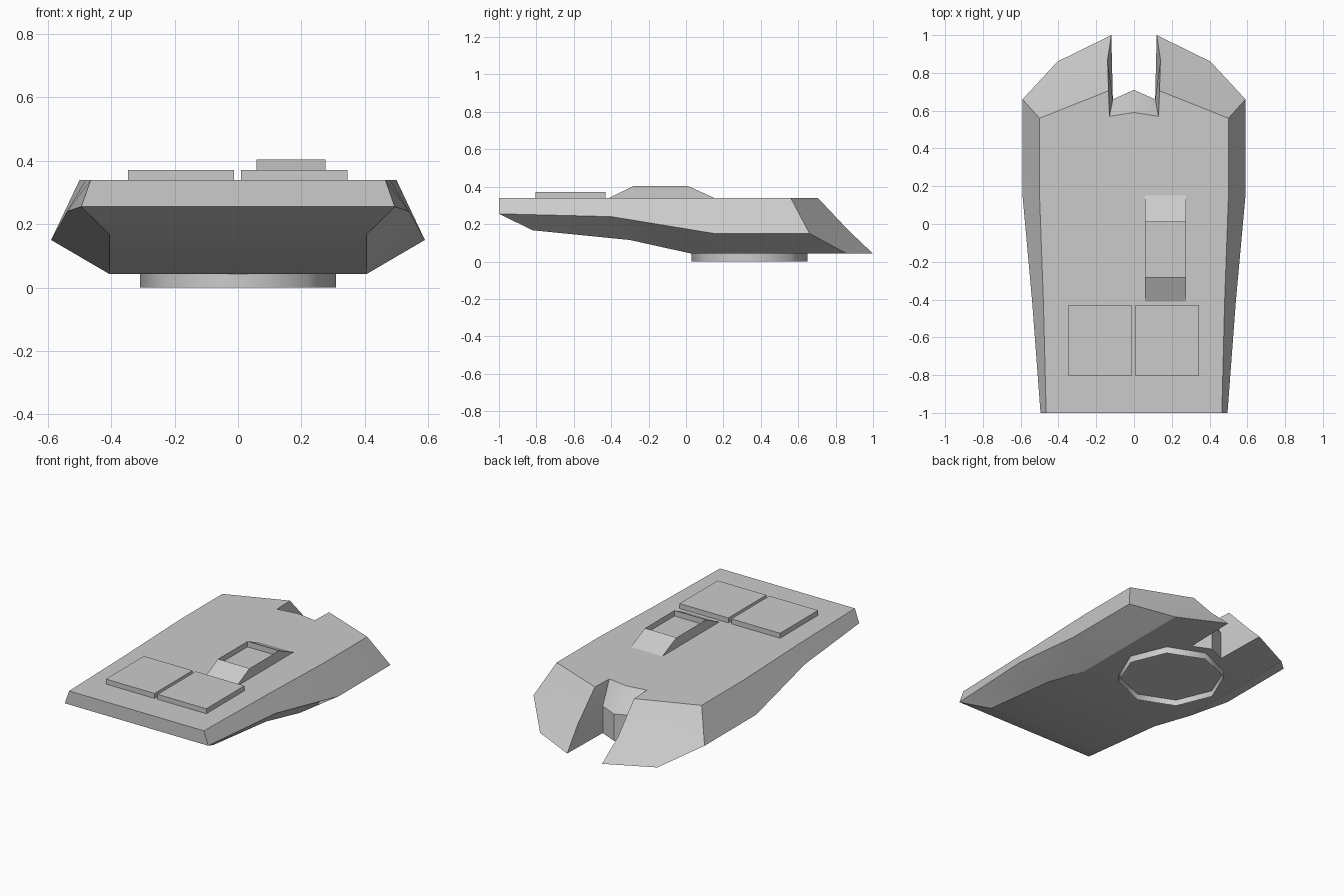
import bpy, bmesh, math

if "Cube" in bpy.data.objects:
    bpy.data.objects.remove(bpy.data.objects["Cube"])


def finish(name, bm, angle=30):
    bmesh.ops.recalc_face_normals(bm, faces=bm.faces)
    mesh = bpy.data.meshes.new(name)
    bm.to_mesh(mesh)
    bm.free()
    ob = bpy.data.objects.new(name, mesh)
    bpy.context.collection.objects.link(ob)
    bpy.ops.object.select_all(action='DESELECT')
    ob.select_set(True)
    bpy.context.view_layer.objects.active = ob
    bpy.ops.object.shade_smooth_by_angle(angle=math.radians(angle))
    return ob


def prism(bm, ring, offset):
    """Extrude a closed outline by an offset; returns start and end caps."""
    a = [bm.verts.new(p) for p in ring]
    b = [bm.verts.new([p[i] + offset[i] for i in range(3)]) for p in ring]
    n = len(ring)
    for i in range(n):
        j = (i + 1) % n
        bm.faces.new((a[i], a[j], b[j], b[i]))
    return bm.faces.new(a[::-1]), bm.faces.new(b)


# Armoured shell: top, middle and bottom edge lines, from rear to gun slot
top = [(.465, -1, .34), (.48, -.4, .34), (.5, .15, .34), (.5, .56, .34),
       (.135, .705, .34), (.13, .57, .34), (0, .59, .34)]
mid = [(.495, -1, .255), (.54, -.4, .24), (.59, .15, .15), (.59, .66, .15),
       (.14, .87, .165), (.112, .66, .21), (0, .71, .21)]
bot = [(.405, -.82, .167), (.405, -.3, .115), (.405, .03, .042), (.405, .86, .042),
       (.12, 1, .042), (.112, .66, .042), (0, .71, .042)]
bm = bmesh.new()
right = [[bm.verts.new(p) for p in row] for row in (top, mid, bot)]
left = [[v if v.co.x == 0 else bm.verts.new((-v.co.x, v.co.y, v.co.z)) for v in row]
        for row in right]
for side in (right, left):
    for r in range(2):
        for i in range(6):
            bm.faces.new((side[r][i], side[r][i + 1], side[r + 1][i + 1], side[r + 1][i]))
for r in range(2):
    bm.faces.new((right[r][0], left[r][0], left[r + 1][0], right[r + 1][0]))
bm.faces.new(right[0] + left[0][-2::-1])
for i in range(2):
    bm.faces.new((right[2][i], right[2][i + 1], left[2][i + 1], left[2][i]))
bm.faces.new(right[2][2:] + left[2][-2:1:-1])
finish("turret_shell", bm)

# Octagonal turret ring with a recessed underside
bm = bmesh.new()
outline = [(.31 * math.cos(i * math.pi / 4), .34 + .31 * math.sin(i * math.pi / 4), 0)
           for i in range(8)]
under, _ = prism(bm, outline, (0, 0, .045))
bmesh.ops.inset_region(bm, faces=[under], thickness=.07)
bmesh.ops.translate(bm, verts=under.verts, vec=(0, 0, .038))
finish("turret_ring", bm, 50)

# Pair of flat roof hatches
for name, x in (("left_hatch", -.348), ("right_hatch", .009)):
    bm = bmesh.new()
    w = .336
    prism(bm, [(x, -.805, .335), (x + w, -.805, .335), (x + w, -.43, .335), (x, -.43, .335)],
          (0, 0, .036))
    finish(name, bm)

# Sloped sight housing with a sunken window on top
bm = bmesh.new()
prism(bm, [(.058, -.415, .338), (.058, .155, .338), (.058, .01, .404), (.058, -.28, .404)],
      (.218, 0, 0))
roof = max(bm.faces, key=lambda f: f.calc_center_median().z)
bmesh.ops.inset_region(bm, faces=[roof], thickness=.02)
bmesh.ops.translate(bm, verts=roof.verts, vec=(0, 0, -.035))
finish("sight_housing", bm)
